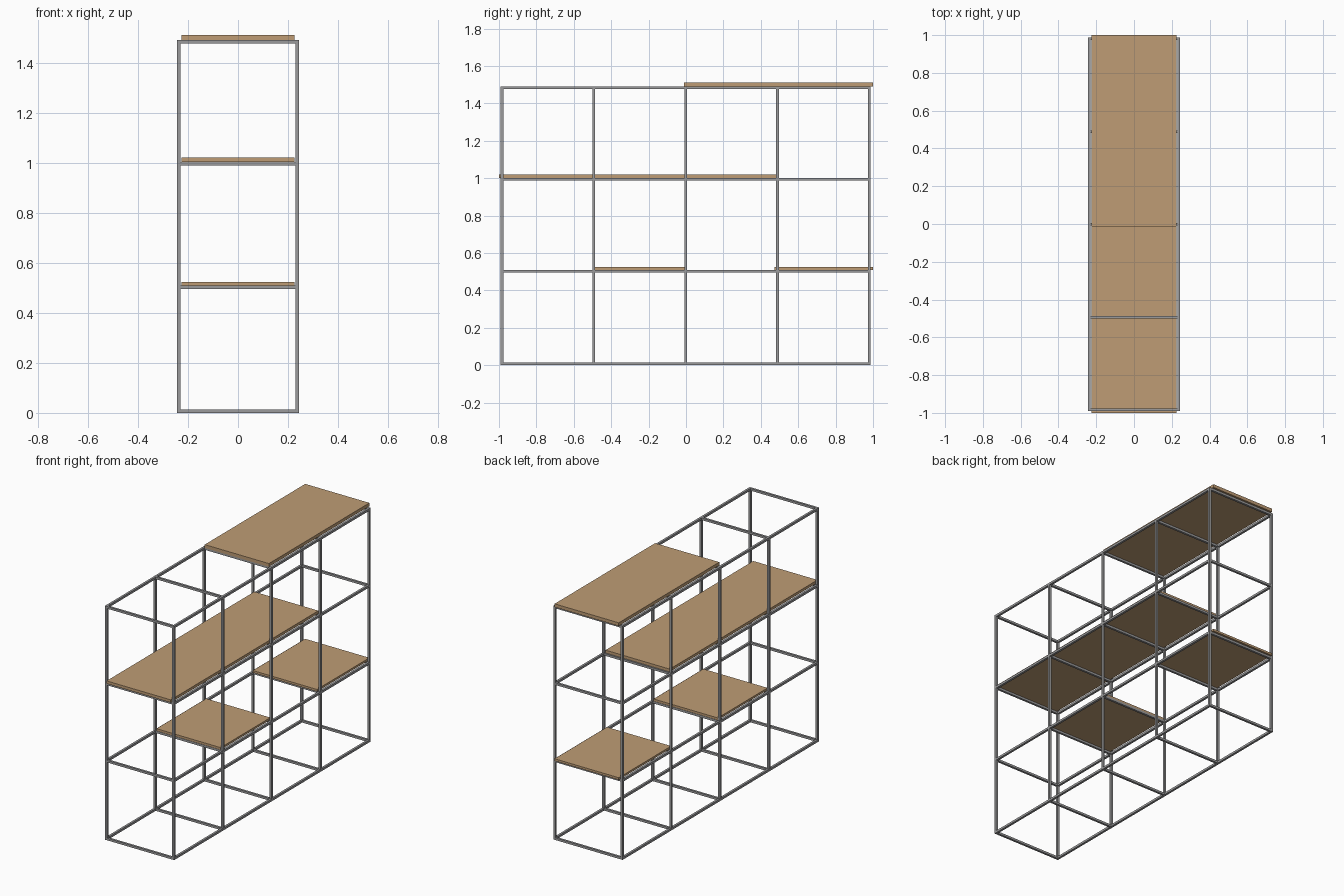
import bpy, bmesh
from mathutils import Matrix, Vector

if "Cube" in bpy.data.objects:
    bpy.data.objects.remove(bpy.data.objects["Cube"])


def material(name, rgb):
    m = bpy.data.materials.new(name)
    m.diffuse_color = (*rgb, 1)
    m.use_nodes = True
    m.node_tree.nodes["Principled BSDF"].inputs["Base Color"].default_value = m.diffuse_color
    return m


METAL = material("grey metal", (0.33, 0.33, 0.335))
WOOD = material("light wood", (0.52, 0.335, 0.178))


def box(name, x, y, z, mat):
    """Box from (min, max) ranges on each axis."""
    lo, hi = Vector((x[0], y[0], z[0])), Vector((x[1], y[1], z[1]))
    bm = bmesh.new()
    bmesh.ops.create_cube(bm, size=1, matrix=Matrix.Translation((lo + hi) / 2)
                          @ Matrix.Diagonal((*(hi - lo), 1)))
    me = bpy.data.meshes.new(name)
    bm.to_mesh(me)
    bm.free()
    me.materials.append(mat)
    ob = bpy.data.objects.new(name, me)
    bpy.context.collection.objects.link(ob)


T = 0.014                                  # tube thickness
X0, X1 = 0.230, 0.244                      # inner and outer side of the frame
Y0, Y1 = -0.991, 0.987                     # frame ends
TOP = 1.49
posts_y = [Y0 + i * (Y1 - Y0 - T) / 4 for i in range(5)]
levels = [0, 0.496, 0.988, TOP - T]

for side, s in (("left", -1), ("right", 1)):
    xs = sorted((s * X0, s * X1))
    # uprights between the bottom and top rails
    for i, y in enumerate(posts_y):
        box(f"{side}_post_{i}", xs, (y, y + T), (T, TOP - T), METAL)
    # long rails, whole at bottom and top, cut between posts in the middle
    for k, z in enumerate(levels):
        if k in (0, 3):
            box(f"{side}_long_rail_{k}", xs, (Y0, Y1), (z, z + T), METAL)
        else:
            for i in range(4):
                box(f"{side}_rail_{k}_{i}", xs, (posts_y[i] + T, posts_y[i + 1]),
                    (z, z + T), METAL)

# cross rails joining both sides
for k, z in enumerate(levels):
    for i, y in enumerate(posts_y):
        box(f"cross_rail_{k}_{i}", (-X0, X0), (y, y + T), (z, z + T), METAL)

# wooden shelf boards resting on the rails
W = (-0.226, 0.226)
box("top_shelf", W, (-0.012, 1.0), (TOP, 1.511), WOOD)
box("middle_shelf", W, (-1.0, 0.487), (1.002, 1.02), WOOD)
box("lower_front_shelf", W, (-0.498, 0.003), (0.51, 0.524), WOOD)
box("lower_back_shelf", W, (0.472, 1.0), (0.51, 0.524), WOOD)
